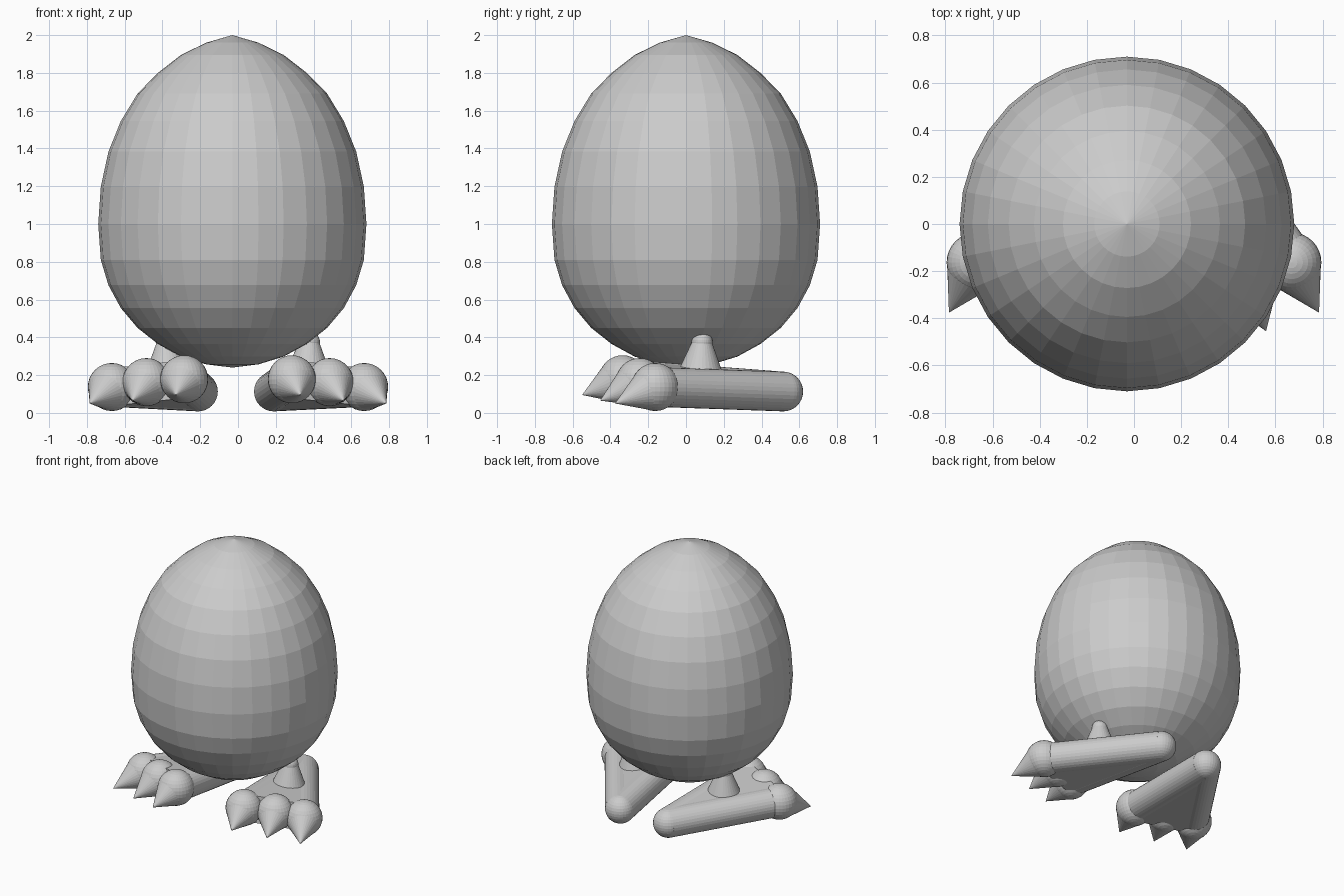
import bpy, bmesh, math
from mathutils import Vector, Matrix

if "Cube" in bpy.data.objects:
    bpy.data.objects.remove(bpy.data.objects["Cube"])

grey = bpy.data.materials.new("plain grey")
grey.diffuse_color = (0.6, 0.6, 0.6, 1)
grey.use_nodes = True
grey.node_tree.nodes["Principled BSDF"].inputs["Base Color"].default_value = grey.diffuse_color


def finish(name, bm):
    bmesh.ops.recalc_face_normals(bm, faces=bm.faces)
    me = bpy.data.meshes.new(name)
    bm.to_mesh(me)
    bm.free()
    me.materials.append(grey)
    ob = bpy.data.objects.new(name, me)
    bpy.context.collection.objects.link(ob)


def ball(bm, centre, r):
    bmesh.ops.create_uvsphere(bm, u_segments=32, v_segments=16, radius=r,
                              matrix=Matrix.Translation(centre))


def cone(bm, a, b, r1, r2):
    d = b - a
    m = Matrix.Translation((a + b) / 2) @ d.to_track_quat('Z', 'Y').to_matrix().to_4x4()
    bmesh.ops.create_cone(bm, cap_ends=True, segments=32, radius1=r1, radius2=r2,
                          depth=d.length, matrix=m)


# Egg body: sphere rings with a slightly pointed top and a flattened base
heights = [2.0, 1.96, 1.895, 1.80, 1.69, 1.545, 1.383, 1.197, 1.0,
           0.81, 0.676, 0.555, 0.45, 0.365, 0.298, 0.257, 0.24]
bm = bmesh.new()
bmesh.ops.create_uvsphere(bm, u_segments=32, v_segments=16, radius=1)
for v in bm.verts:
    ring = round(math.acos(max(-1, min(1, v.co.z))) / math.pi * 16)
    v.co = (v.co.x * 0.71 - 0.03, v.co.y * 0.71, heights[ring])
finish("egg_body", bm)

# Toe centres (inner, middle, outer) and the direction of each claw
TOES = [((0.285, -0.335, 0.178), (0.045, -0.215, -0.083)),
        ((0.485, -0.245, 0.163), (0.075, -0.21, -0.098)),
        ((0.668, -0.163, 0.137), (0.117, -0.213, -0.087))]

for side, s, heel_x in (("right", 1, 0.19), ("left", -1, 0.212)):
    def P(x, y, z):
        return Vector((s * x, y, z))

    heel = P(heel_x, 0.515, 0.113)
    inner, outer = P(*TOES[0][0]), P(*TOES[2][0])

    # Foot: two rounded side bars joined by a flat triangular web
    bm = bmesh.new()
    ball(bm, heel, 0.105)
    cone(bm, heel, inner, 0.105, 0.105)
    cone(bm, heel, outer, 0.105, 0.105)
    finish(side + "_foot_bars", bm)

    bm = bmesh.new()
    n = (inner - heel).cross(outer - heel).normalized() * 0.1
    low = [bm.verts.new(p - n) for p in (heel, inner, outer)]
    high = [bm.verts.new(p + n) for p in (heel, inner, outer)]
    bm.faces.new(low)
    bm.faces.new(high)
    for i in range(3):
        j = (i + 1) % 3
        bm.faces.new((low[i], low[j], high[j], high[i]))
    finish(side + "_foot_web", bm)

    # Toes with pointed claws
    for label, (c, d) in zip(("inner", "middle", "outer"), TOES):
        bm = bmesh.new()
        c, d = P(*c), P(*d)
        ball(bm, c, 0.127)
        cone(bm, c + d.normalized() * 0.07, c + d, 0.104, 0.0)
        finish(f"{side}_{label}_toe", bm)

    # Short flared leg with a rounded top
    bm = bmesh.new()
    cone(bm, P(0.37, 0.076, 0.2), P(0.378, 0.085, 0.37), 0.125, 0.055)
    ball(bm, P(0.378, 0.085, 0.375), 0.056)
    finish(side + "_leg", bm)
